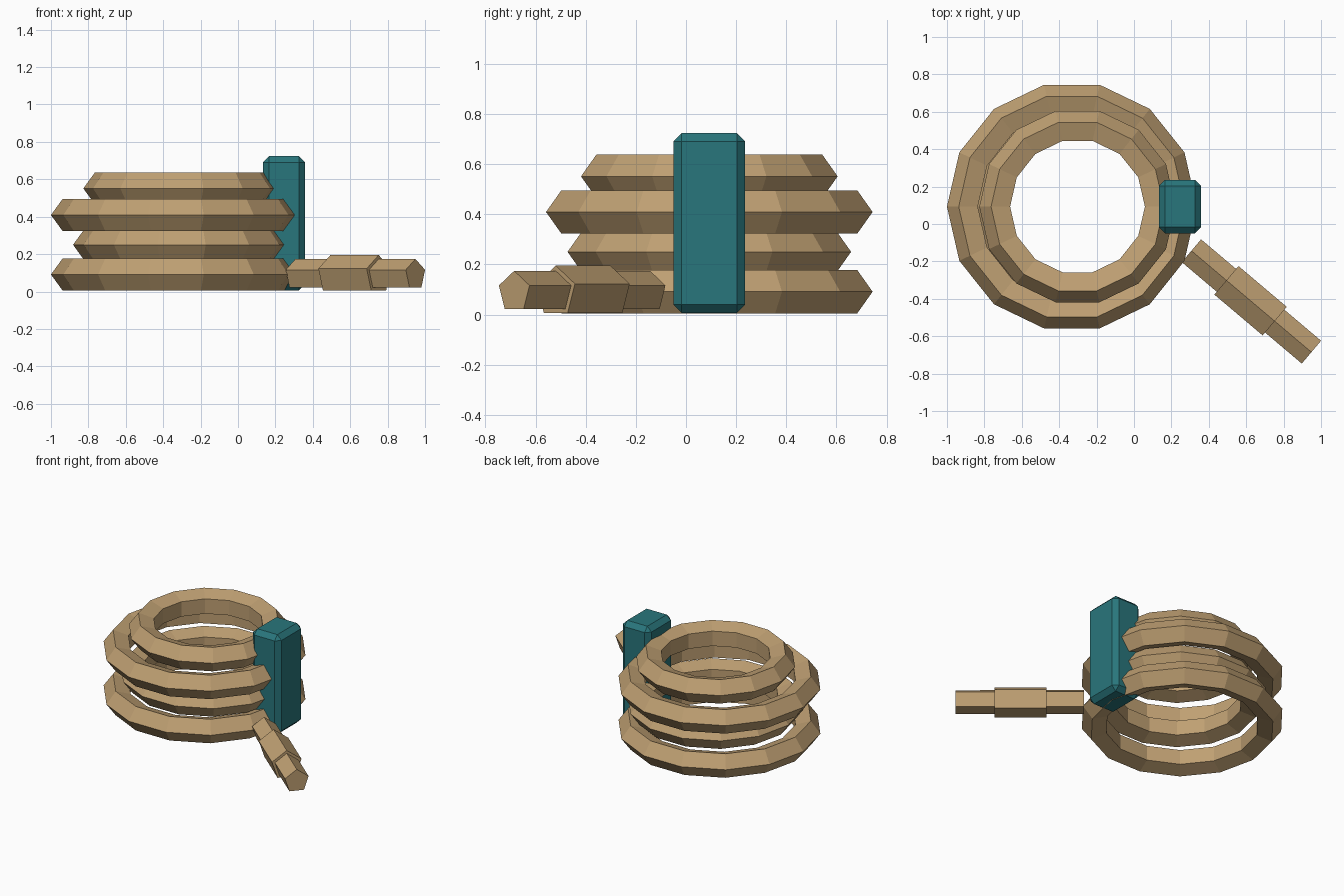
import bpy, bmesh
from math import sin, cos, pi, radians
from mathutils import Vector

if "Cube" in bpy.data.objects:
    bpy.data.objects.remove(bpy.data.objects["Cube"])


def material(name, color):
    m = bpy.data.materials.new(name)
    m.diffuse_color = (*color, 1)
    m.use_nodes = True
    m.node_tree.nodes["Principled BSDF"].inputs["Base Color"].default_value = m.diffuse_color
    return m


rope = material("rope_tan", (0.52, 0.35, 0.17))
teal = material("strap_teal", (0.022, 0.18, 0.20))


def rope_length(name, start, end, radius):
    """Five-sided straight rope piece with one corner pointing up."""
    a, b = Vector(start), Vector(end)
    side = (b - a).normalized().cross(Vector((0, 0, 1)))
    bm = bmesh.new()
    loops = []
    for p in (a, b):
        loops.append([bm.verts.new(p + radius * (side * sin(t) + Vector((0, 0, cos(t)))))
                      for t in (2 * pi * i / 5 for i in range(5))])
    for i in range(5):
        j = (i + 1) % 5
        bm.faces.new((loops[0][i], loops[0][j], loops[1][j], loops[1][i]))
    for loop in loops:
        bm.faces.new(loop)
    bmesh.ops.recalc_face_normals(bm, faces=bm.faces)
    mesh = bpy.data.meshes.new(name)
    bm.to_mesh(mesh)
    bm.free()
    mesh.materials.append(rope)
    bpy.context.collection.objects.link(bpy.data.objects.new(name, mesh))


# Stacked coils: centre x, height, outer radius
minor = 0.091
coils = [(-0.332, 0.091, 0.668), (-0.302, 0.250, 0.580),
         (-0.332, 0.409, 0.668), (-0.302, 0.551, 0.525)]
for i, (x, z, outer) in enumerate(coils):
    bpy.ops.mesh.primitive_torus_add(major_segments=14, minor_segments=5,
                                     major_radius=outer - minor, minor_radius=minor,
                                     location=(x, 0.093, z))
    coil = bpy.context.object
    coil.name = f"rope_coil_{i + 1}"
    coil.data.materials.append(rope)

# Binding strap around the side of the coils
bpy.ops.mesh.primitive_cube_add(size=1, location=(0.246, 0.093, 0.365))
strap = bpy.context.object
strap.name = "binding_strap"
strap.scale = (0.226, 0.286, 0.718)
bpy.ops.object.transform_apply(location=False, rotation=False, scale=True)
bevel = strap.modifiers.new("chamfer", 'BEVEL')
bevel.width = 0.033
bevel.segments = 1
strap.data.materials.append(teal)

# Loose rope end with a thicker whipping
origin = Vector((0.307, -0.143, 0.09))
along = Vector((cos(radians(-40.2)), sin(radians(-40.2)), 0))
rope_length("rope_tail", origin, origin + along * 0.84, 0.084)
rope_length("tail_whipping", origin + along * 0.245, origin + along * 0.583, 0.105)
